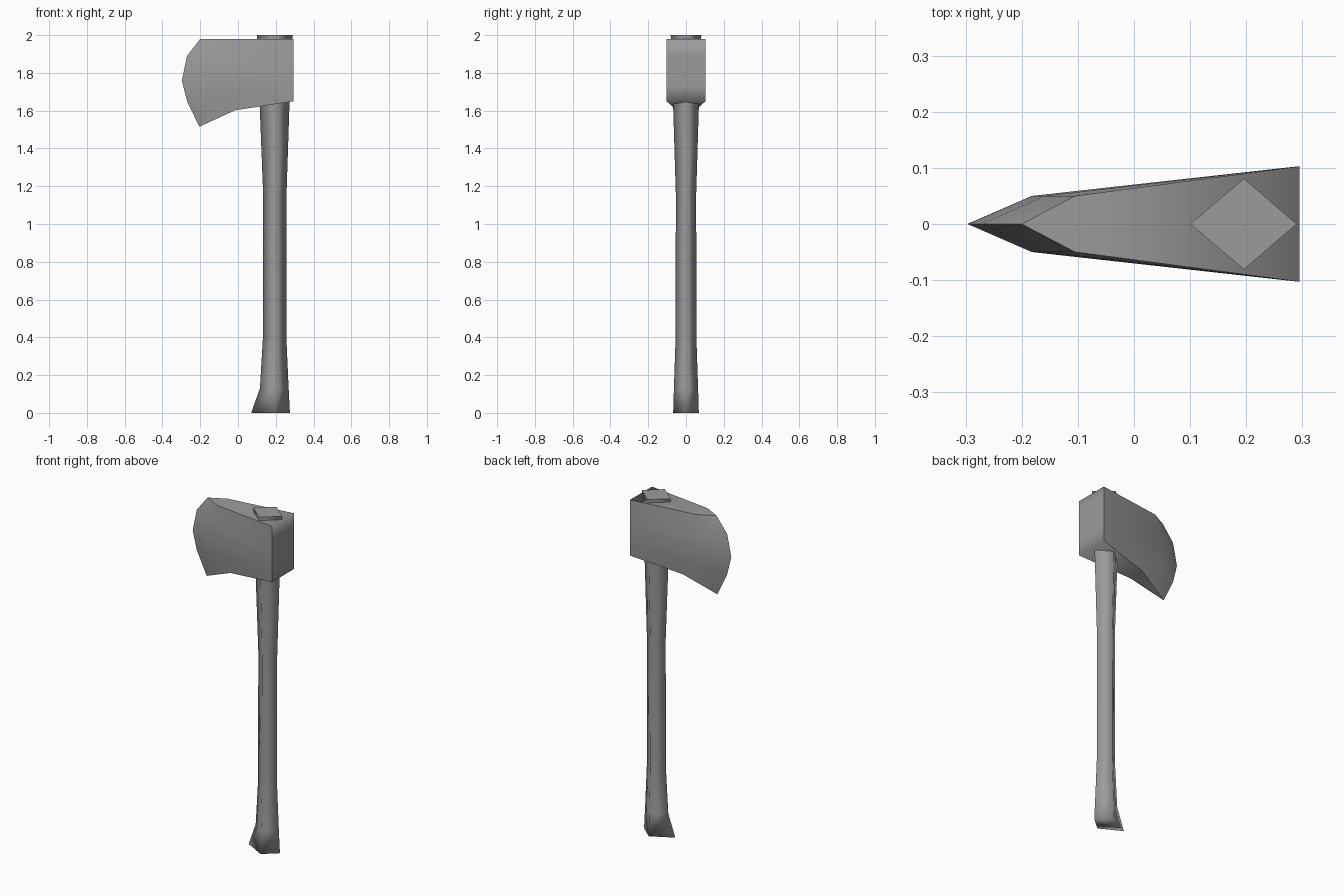
import bpy, bmesh, math

if "Cube" in bpy.data.objects:
    bpy.data.objects.remove(bpy.data.objects["Cube"])

grey = bpy.data.materials.new("dark_grey")
grey.diffuse_color = (0.33, 0.33, 0.33, 1)
grey.use_nodes = True
grey.node_tree.nodes["Principled BSDF"].inputs["Base Color"].default_value = grey.diffuse_color


def finish(name, bm):
    bmesh.ops.recalc_face_normals(bm, faces=bm.faces)
    mesh = bpy.data.meshes.new(name)
    bm.to_mesh(mesh)
    bm.free()
    mesh.materials.append(grey)
    obj = bpy.data.objects.new(name, mesh)
    bpy.context.collection.objects.link(obj)
    return obj


# Handle: diamond cross-sections lofted upwards (z, x min, x max, half depth)
sections = [
    (0.00, 0.070, 0.275, 0.068),
    (0.13, 0.116, 0.268, 0.064),
    (0.40, 0.132, 0.256, 0.055),
    (1.16, 0.133, 0.257, 0.054),
    (1.62, 0.115, 0.272, 0.068),
    (1.95, 0.102, 0.287, 0.079),
    (2.00, 0.100, 0.290, 0.081),
]
bm = bmesh.new()
rings = []
for z, x0, x1, d in sections:
    rings.append([bm.verts.new(p) for p in
                  ((x0, 0, z), (0.196, -d, z), (x1, 0, z), (0.196, d, z))])
for a, b in zip(rings, rings[1:]):
    for i in range(4):
        j = (i + 1) % 4
        bm.faces.new((a[i], a[j], b[j], b[i])).smooth = True
# Rounded shading under the foot, crisp cap on top
bm.faces.new(rings[0]).smooth = True
for e in bm.faces.new(rings[-1]).edges:
    e.smooth = False
finish("handle", bm)

# Axe head: cutting edge, cheek line and back columns, each top to bottom (x, z)
edge = [(-0.20, 1.98), (-0.27, 1.89), (-0.297, 1.76), (-0.27, 1.65), (-0.205, 1.515)]
cheek = [(-0.105, 1.98), (-0.16, 1.88), (-0.182, 1.77), (-0.15, 1.69), (-0.015, 1.602)]
back = [(0.295, 1.98 - 0.33 * i / 4) for i in range(5)]
bm = bmesh.new()
blade = [bm.verts.new((x, 0, z)) for x, z in edge]
sides = []
for s in (-1, 1):
    c = [bm.verts.new((x, s * 0.05, z)) for x, z in cheek]
    b = [bm.verts.new((x, s * 0.103, z)) for x, z in back]
    sides.append((c, b))
    for p, q in ((blade, c), (c, b)):
        for i in range(4):
            bm.faces.new((p[i], q[i], q[i + 1], p[i + 1]))
(c0, b0), (c1, b1) = sides
for i in range(4):
    bm.faces.new((b0[i], b1[i], b1[i + 1], b0[i + 1]))
for i in (0, 4):
    bm.faces.new((blade[i], c0[i], c1[i]))
    bm.faces.new((c0[i], b0[i], b1[i], c1[i]))
head = finish("axe_head", bm)
bpy.context.view_layer.objects.active = head
head.select_set(True)
bpy.ops.object.shade_smooth_by_angle(angle=math.radians(35))

# Soft shading where the top and bottom meet the back
for e in head.data.edges:
    p, q = (head.data.vertices[i].co for i in e.vertices)
    if min(p.x, q.x) > 0.29 and abs(p.y - q.y) > 0.1:
        e.use_edge_sharp = False
